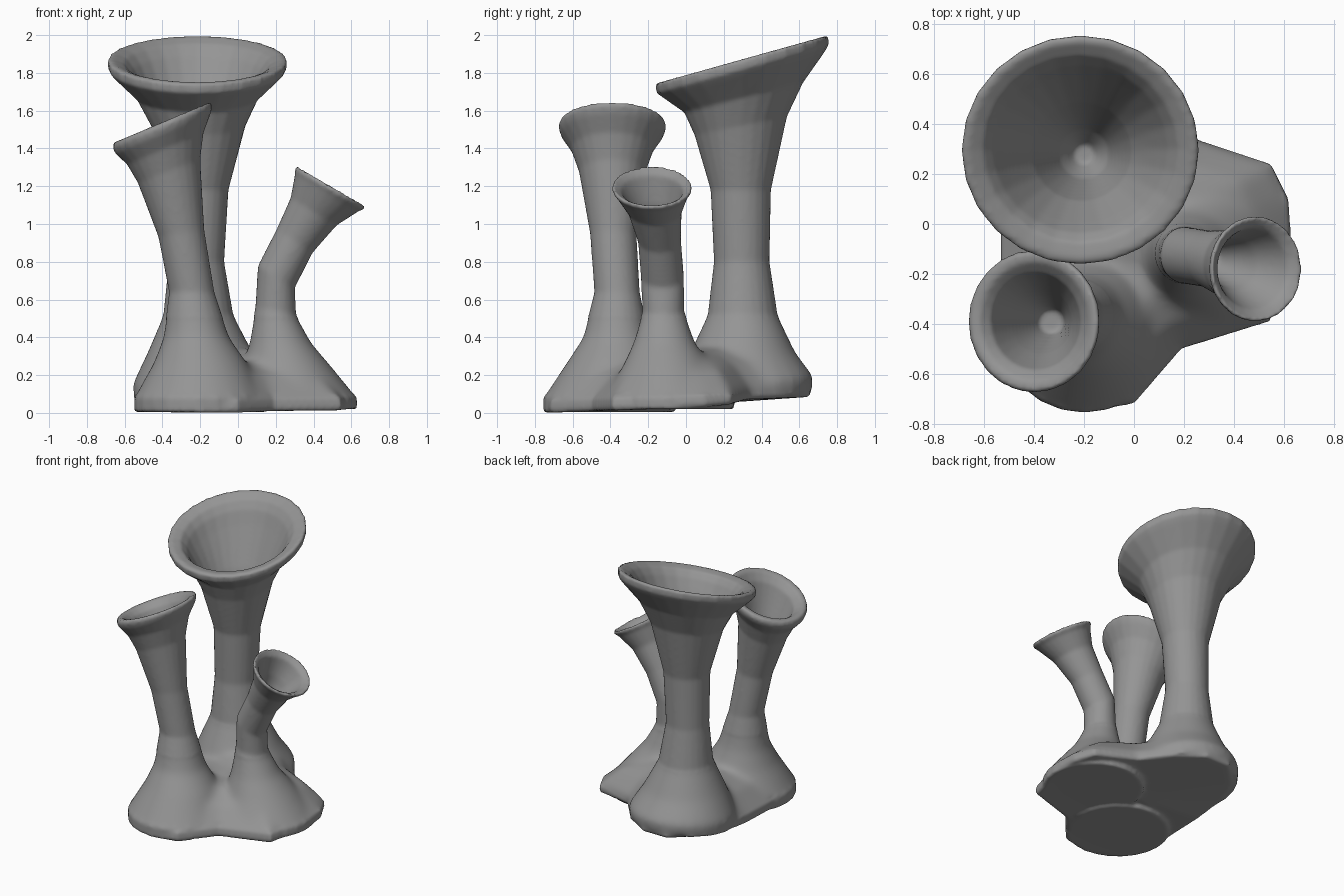
import bpy, bmesh
from math import cos, sin, pi
from mathutils import Vector

bm = bmesh.new()


def skin(loops):
    """Skin a list of closed point loops, capped at both ends."""
    rows = [[bm.verts.new(p) for p in loop] for loop in loops]
    n = len(rows[0])
    faces = []
    for a, b in zip(rows, rows[1:]):
        for i in range(n):
            j = (i + 1) % n
            faces.append(bm.faces.new((a[i], a[j], b[j], b[i])))
    for row in (rows[0], rows[-1]):
        c = bm.verts.new(sum((v.co for v in row), Vector()) / n)
        for i in range(n):
            faces.append(bm.faces.new((row[i], row[(i + 1) % n], c)))
    bmesh.ops.recalc_face_normals(bm, faces=faces)


def ring(x, y, z, r, tx=0, ty=0, n=24):
    """Circle whose axis leans by (tx, ty)."""
    q = Vector((0, 0, 1)).rotation_difference(Vector((tx, ty, 1)))
    c = Vector((x, y, z))
    return [c + q @ Vector((r * cos(2 * pi * i / n), r * sin(2 * pi * i / n), 0))
            for i in range(n)]


def horn(rings):
    skin([ring(*r) for r in rings])


# Tall back horn: foot, stem, flared lip, then the inner funnel
horn([
    (-.19, .31, .07, .36, 0, -.11), (-.19, .31, .15, .37, 0, -.11),
    (-.2, .30, .32, .28), (-.21, .30, .52, .185), (-.22, .295, .8, .147),
    (-.21, .29, 1.18, .16), (-.21, .29, 1.52, .25, 0, -.2),
    (-.215, .305, 1.67, .325, 0, -.25), (-.215, .305, 1.79, .445, 0, -.28),
    (-.215, .30, 1.82, .473, 0, -.28), (-.215, .295, 1.867, .476, 0, -.28),
    (-.215, .295, 1.873, .45, 0, -.28), (-.215, .30, 1.85, .39, 0, -.28),
    (-.215, .30, 1.80, .35, 0, -.28), (-.215, .30, 1.72, .31, 0, -.26),
    (-.21, .29, 1.5, .2, 0, -.15), (-.2, .28, 1.2, .1), (-.2, .28, 1.1, .04)])

# Middle horn at the front left
horn([
    (-.2, -.405, .005, .35), (-.2, -.405, .08, .35), (-.2, -.385, .27, .245),
    (-.22, -.37, .4, .175), (-.245, -.365, .64, .12), (-.3, -.385, .95, .123, -.15),
    (-.365, -.39, 1.28, .177, -.38), (-.385, -.39, 1.40, .22, -.42),
    (-.397, -.39, 1.48, .275, -.42), (-.4, -.39, 1.515, .287, -.42),
    (-.402, -.39, 1.54, .277, -.42), (-.4, -.39, 1.535, .24, -.42),
    (-.393, -.39, 1.49, .195, -.42), (-.37, -.39, 1.3, .13, -.35),
    (-.33, -.39, 1.03, .05)])

# Short bent horn on the right
horn([
    (.285, -.09, .02, .345), (.285, -.09, .08, .345), (.26, -.1, .24, .24),
    (.225, -.115, .37, .165), (.2, -.12, .54, .11, .2),
    (.203, -.125, .72, .114, .6), (.30, -.14, .91, .114, .65),
    (.40, -.165, 1.065, .142, .6), (.47, -.18, 1.165, .195, .58),
    (.484, -.18, 1.185, .213, .58), (.493, -.18, 1.203, .207, .58),
    (.478, -.18, 1.178, .165, .58), (.40, -.16, 1.06, .105, .6),
    (.29, -.14, .9, .05, .6)])

# Lobed base web joining the three feet
outline = [(-.2, -.755), (0, -.72), (.19, -.5), (.545, -.39), (.63, -.05),
           (.62, .1), (.55, .24), (.25, .34), (.09, .53), (-.1, .66),
           (-.3, .66), (-.47, .5), (-.54, .3), (-.535, .05), (-.535, -.2),
           (-.53, -.45), (-.4, -.67)]


def layer(s, z):
    cx, cy = 0, -.06
    return [Vector((cx + (x - cx) * s, cy + (y - cy) * s,
                    z + .035 * (y + .75) + max(0, min(.035, (y - .2) * .25))))
            for x, y in outline]


skin([layer(.98, 0), layer(1, .02), layer(.99, .065),
      layer(.76, .19), layer(.5, .255), layer(.2, .265)])

mesh = bpy.data.meshes.new("three_horn_vase")
bm.to_mesh(mesh)
bm.free()
vase = bpy.data.objects.new("three_horn_vase", mesh)
bpy.context.collection.objects.link(vase)
bpy.context.view_layer.objects.active = vase
vase.select_set(True)

# Fuse the parts into one skin
mesh.remesh_voxel_size = .014
bpy.ops.object.voxel_remesh()

# Relax everything a little, and the joints between the feet much more
bm = bmesh.new()
bm.from_mesh(mesh)
joint = [v for v in bm.verts if .1 < v.co.z < .5]
for verts, steps in ((bm.verts[:], 3), (joint, 25)):
    for _ in range(steps):
        bmesh.ops.smooth_vert(bm, verts=verts, factor=.5,
                              use_axis_x=True, use_axis_y=True, use_axis_z=True)
bm.to_mesh(mesh)
bm.free()
bpy.ops.object.shade_smooth()

# Dark grey clay
clay = bpy.data.materials.new("dark_grey_clay")
clay.diffuse_color = (.3, .3, .3, 1)
mesh.materials.clear()
mesh.materials.append(clay)
